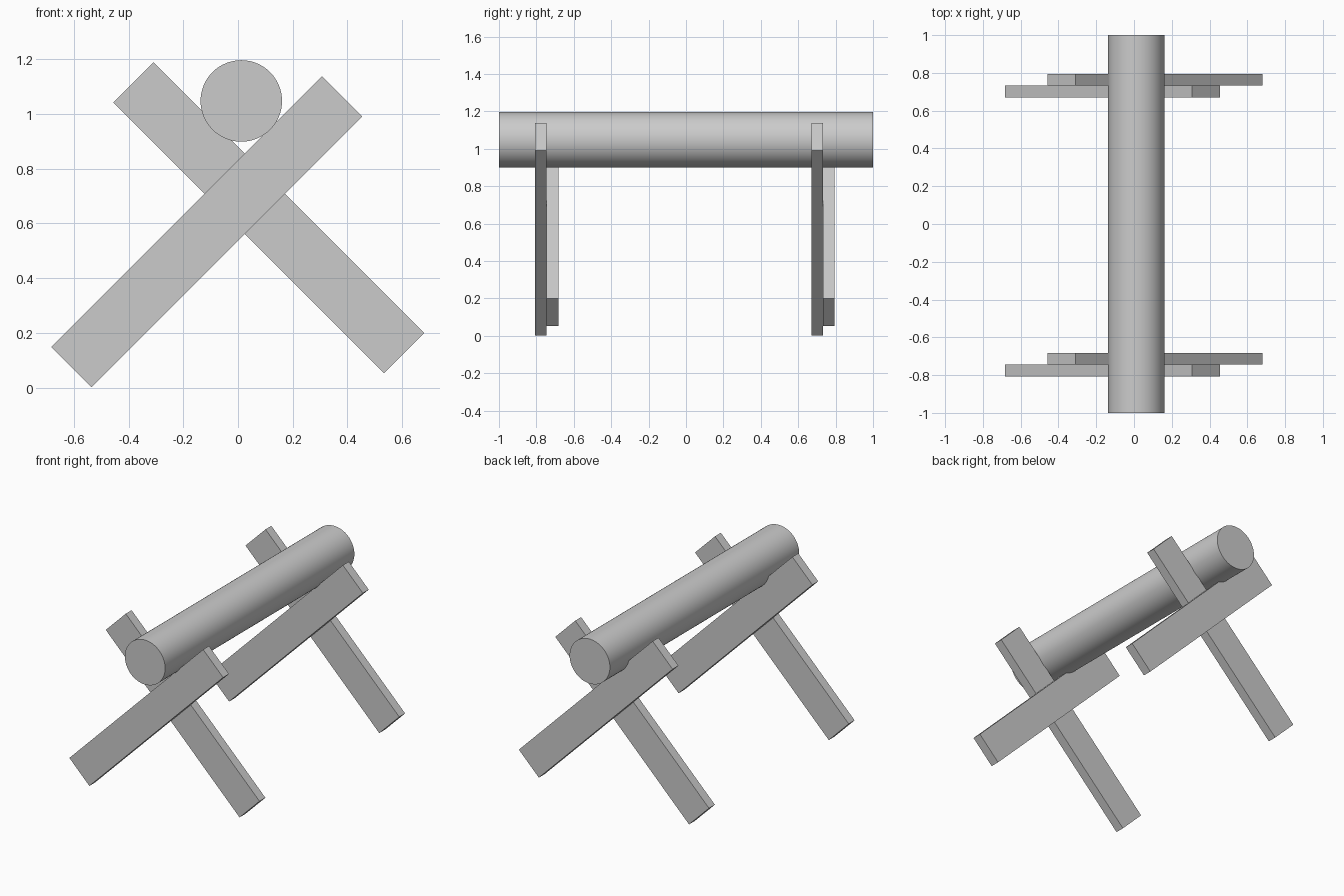
import bpy
from math import radians

if "Cube" in bpy.data.objects:
    bpy.data.objects.remove(bpy.data.objects["Cube"])

T = 0.062                      # board thickness
LENGTH, WIDTH = 1.40, 0.209


def board(name, x, y, z, tilt):
    """Flat plank in the XZ plane, tilted about Y."""
    bpy.ops.mesh.primitive_cube_add(size=1, location=(x, y, z),
                                    rotation=(0, radians(tilt), 0))
    ob = bpy.context.object
    ob.name = name
    ob.scale = (LENGTH, T, WIDTH)
    bpy.ops.object.transform_apply(location=False, rotation=False, scale=True)


# Two crossed-board trestles; seam is where the two boards touch
for end, seam in (("front", -0.745), ("back", 0.732)):
    board(end + "_outer_leg", -0.114, seam - T / 2, 0.57, -45)
    board(end + "_inner_leg", 0.112, seam + T / 2, 0.621, 45)

# Log resting in the crooks
bpy.ops.mesh.primitive_cylinder_add(vertices=64, radius=0.149, depth=2,
                                    location=(0.012, 0, 1.048),
                                    rotation=(radians(90), 0, 0))
log = bpy.context.object
log.name = "log"
bpy.ops.object.shade_smooth_by_angle(angle=radians(30))
